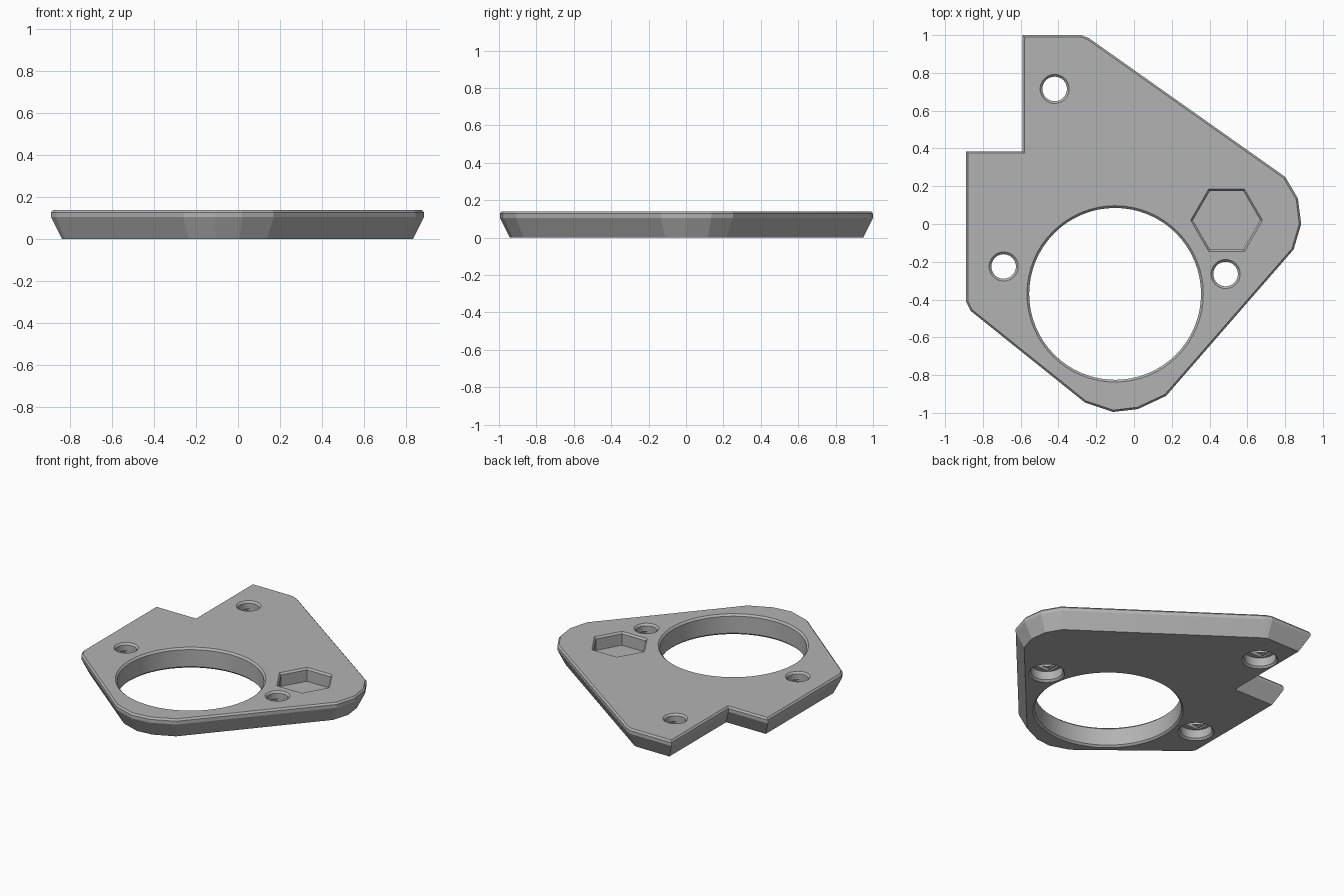
import bpy
import bmesh
from math import cos, sin, pi, radians
from mathutils import Vector

cube = bpy.data.objects.get("Cube")
if cube:
    bpy.data.objects.remove(cube, do_unlink=True)

H = 0.14          # plate thickness
OVER = 0.02       # how far cutters reach past the surfaces

grey = bpy.data.materials.new("plain grey")
grey.use_nodes = True
colour = (0.45, 0.45, 0.45, 1)
grey.diffuse_color = colour
grey.node_tree.nodes["Principled BSDF"].inputs["Base Color"].default_value = colour


def loft(name, rings):
    """Solid through stacked rings, each a (points, z) pair with counter-clockwise points."""
    bm = bmesh.new()
    loops = [[bm.verts.new((x, y, z)) for x, y in pts] for pts, z in rings]
    n = len(loops[0])
    for low, high in zip(loops, loops[1:]):
        for i in range(n):
            j = (i + 1) % n
            bm.faces.new((low[i], low[j], high[j], high[i]))
    bm.faces.new(loops[0][::-1])
    bm.faces.new(loops[-1])
    mesh = bpy.data.meshes.new(name)
    bm.to_mesh(mesh)
    bm.free()
    mesh.materials.append(grey)
    obj = bpy.data.objects.new(name, mesh)
    bpy.context.collection.objects.link(obj)
    return obj


def ngon(x, y, r, n=64):
    return [(x + r * cos(2 * pi * i / n), y + r * sin(2 * pi * i / n)) for i in range(n)]


def box(x, y, a, b):
    return [(x - a, y - b), (x + a, y - b), (x + a, y + b), (x - a, y + b)]


def inset(pts, d):
    """Move a counter-clockwise outline inwards by d with mitred corners."""
    out = []
    for i, p in enumerate(pts):
        p = Vector(p)
        u = (p - Vector(pts[i - 1])).normalized()
        v = (Vector(pts[(i + 1) % len(pts)]) - p).normalized()
        m, k = Vector((-u.y, u.x)), Vector((-v.y, v.x))
        out.append(tuple(p + (m + k) * d / (1 + m.dot(k))))
    return out


# Plate with tapered lower sides and a small top chamfer
outline = [(-0.59, 1.0), (-0.89, 0.385), (-0.89, -0.41), (-0.865, -0.46),
           (-0.26, -0.945), (-0.11, -0.995), (0.02, -0.98), (0.17, -0.91),
           (0.845, -0.135), (0.885, 0.0), (0.868, 0.135), (0.80, 0.25),
           (-0.24, 0.985), (-0.28, 1.0)]
outline.insert(1, (-0.59, 0.385))
plate = loft("mounting_plate", [(inset(outline, 0.052), 0), (outline, 0.105),
                                (outline, H - 0.012), (inset(outline, 0.01), H)])

cutters = []


def chamfered_bore(name, x, y, r, c=0.012):
    """Through hole, chamfered where it meets the top and the bottom."""
    profile = [(r + c + OVER, -OVER), (r, c), (r, H - c), (r + c + OVER, H + OVER)]
    cutters.append(loft(name, [(ngon(x, y, q), z) for q, z in profile]))


# Large round opening
chamfered_bore("large_opening_cutter", -0.10, -0.37, 0.455)

# Screw holes with counterbores below and stepped bridging layers
for i, (x, y) in enumerate([(-0.42, 0.715), (-0.69, -0.225), (0.485, -0.265)]):
    s = 0.064
    chamfered_bore(f"screw_hole_cutter_{i}", x, y, 0.065)
    cutters.append(loft(f"counterbore_cutter_{i}", [
        (ngon(x, y, 0.1 + 0.012 + OVER), -OVER), (ngon(x, y, 0.1), 0.012),
        (ngon(x, y, 0.1), 0.07)]))
    cutters.append(loft(f"bridge_slot_cutter_{i}", [
        (box(x, y, 0.076, s), 0.05), (box(x, y, 0.076, s), 0.08)]))
    cutters.append(loft(f"bridge_square_cutter_{i}", [
        (box(x, y, s, s), 0.05), (box(x, y, s, s), 0.088)]))

# Hexagonal blind pocket
hx, hy = 0.49, 0.02
cutters.append(loft("hex_pocket_cutter", [
    (ngon(hx, hy, 0.178, 6), 0.05), (ngon(hx, hy, 0.178, 6), H - 0.012),
    (ngon(hx, hy, 0.19 + OVER, 6), H + OVER)]))

# Cut every opening, then drop the cutters
bpy.context.view_layer.objects.active = plate
plate.select_set(True)
for c in cutters:
    c.hide_render = True
    mod = plate.modifiers.new(c.name, "BOOLEAN")
    mod.operation = "DIFFERENCE"
    mod.solver = "EXACT"
    mod.object = c
    bpy.ops.object.modifier_apply(modifier=mod.name)
for c in cutters:
    bpy.data.objects.remove(c, do_unlink=True)

bpy.ops.object.shade_smooth_by_angle(angle=radians(14))
